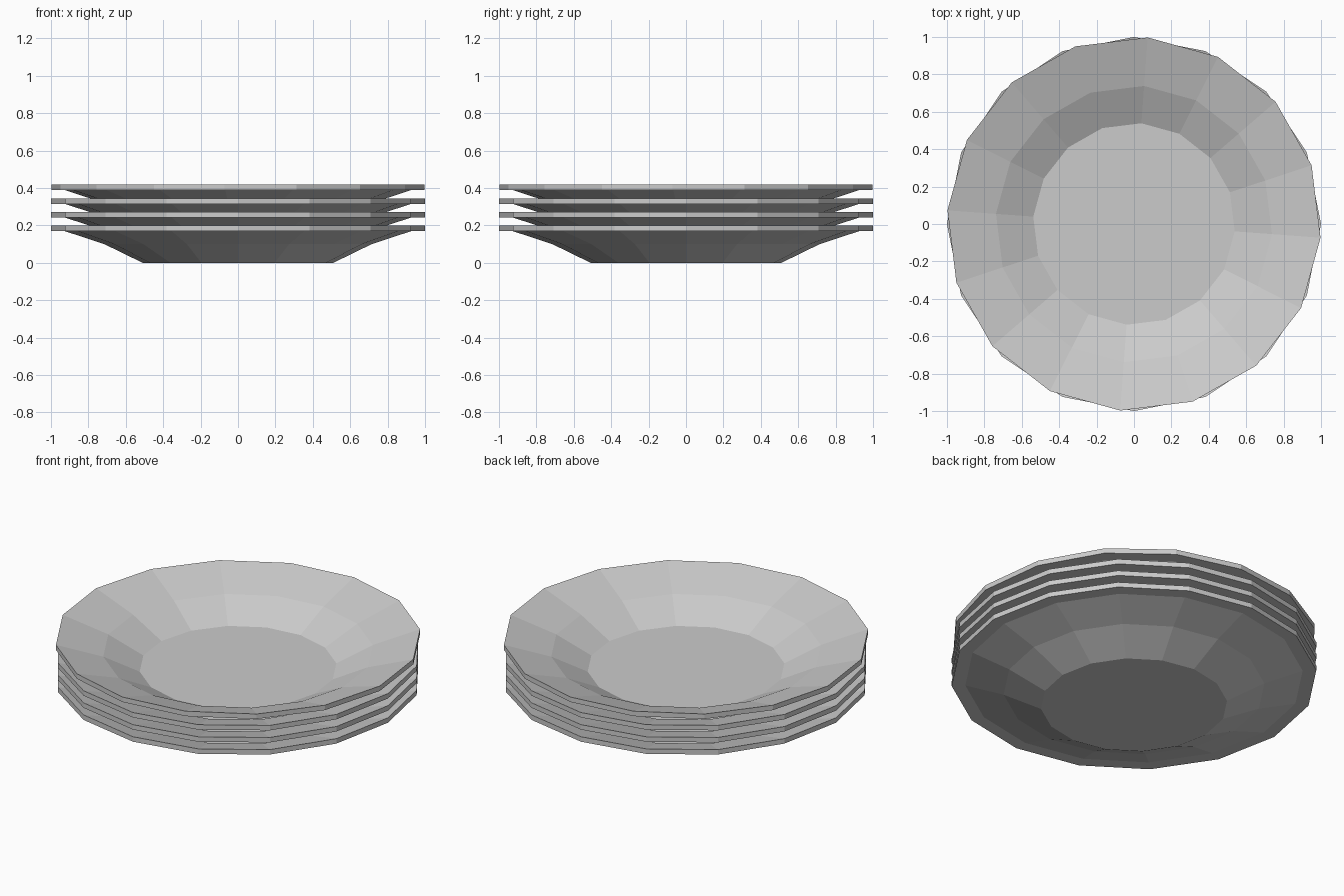
import bpy, bmesh
from math import cos, sin, pi, radians

if "Cube" in bpy.data.objects:
    bpy.data.objects.remove(bpy.data.objects["Cube"])

SIDES = 16
STEP = 0.073  # height gained per stacked plate

# closed half-section (radius, height): underside, rim, then inside of the dish
PROFILE = [(0.51, 0.0), (0.715, 0.10), (0.925, 0.169), (1.0, 0.169),
           (1.0, 0.199), (0.74, 0.116), (0.54, 0.016)]


def make_plate(name, z, turn):
    bm = bmesh.new()
    rings = []
    for r, h in PROFILE:
        rings.append([bm.verts.new((r * cos(2 * pi * i / SIDES + turn),
                                    r * sin(2 * pi * i / SIDES + turn), h))
                      for i in range(SIDES)])
    for a, b in zip(rings, rings[1:]):
        for i in range(SIDES):
            j = (i + 1) % SIDES
            bm.faces.new((a[i], a[j], b[j], b[i]))
    # foot and floor of the dish
    bm.faces.new(rings[0][::-1])
    bm.faces.new(rings[-1])
    bmesh.ops.recalc_face_normals(bm, faces=bm.faces)
    mesh = bpy.data.meshes.new(name)
    bm.to_mesh(mesh)
    bm.free()
    plate = bpy.data.objects.new(name, mesh)
    plate.location.z = z
    bpy.context.collection.objects.link(plate)


# stack of four plates, the top one turned slightly
for k, turn in enumerate((0, 0, 0, -4.2)):
    make_plate(f"plate_{k + 1}", k * STEP, radians(turn))
